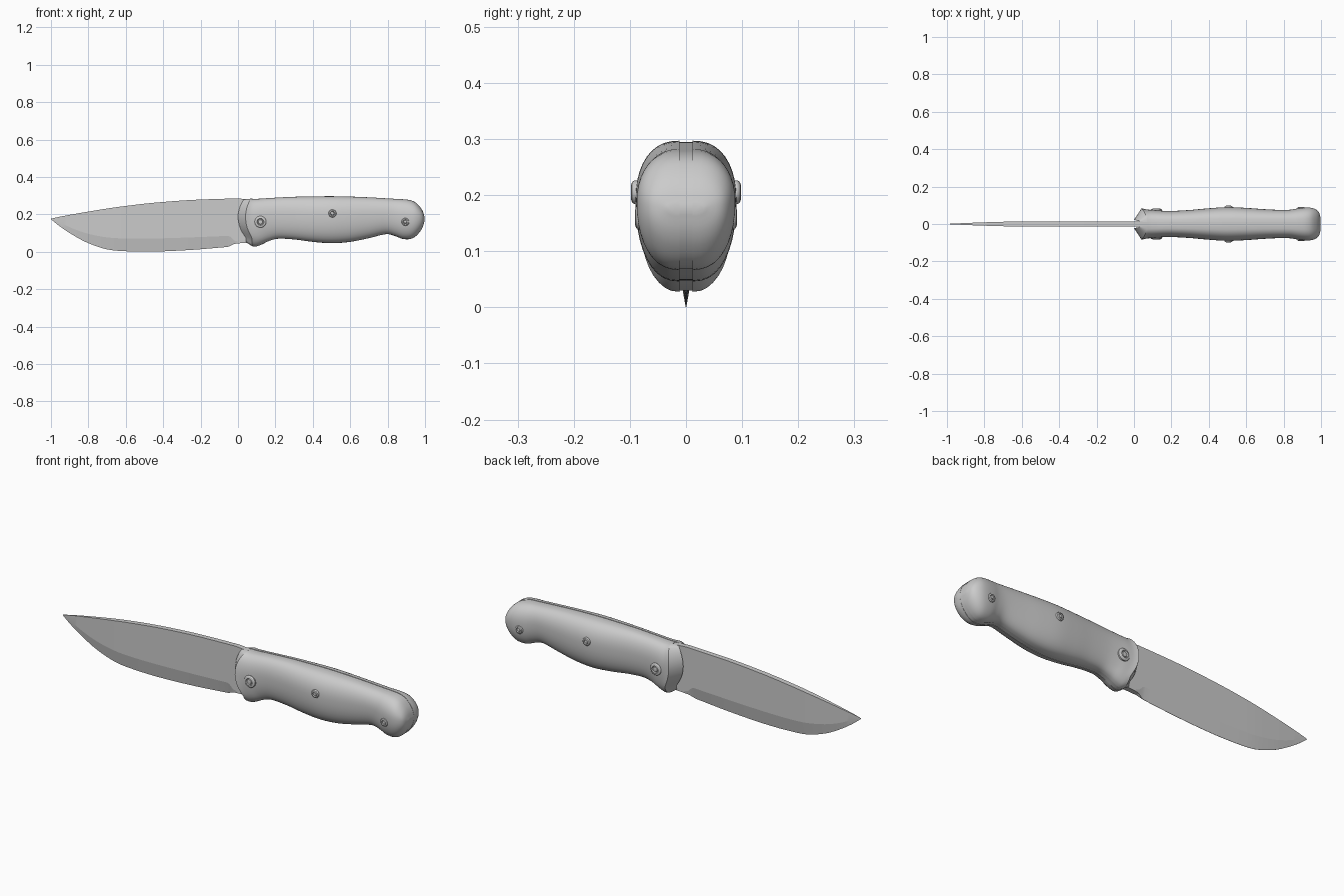
import bpy, bmesh, math

if "Cube" in bpy.data.objects:
    bpy.data.objects.remove(bpy.data.objects["Cube"])


def smooth_rows(rows, n=4):
    """Catmull-Rom interpolation through a table of stations."""
    out = []
    for i in range(len(rows) - 1):
        a, b = rows[max(i - 1, 0)], rows[i]
        c, d = rows[i + 1], rows[min(i + 2, len(rows) - 1)]
        for k in range(n):
            t = k / n
            out.append(tuple(
                0.5 * (2 * q + (r - p) * t + (2 * p - 5 * q + 4 * r - s) * t * t
                       + (3 * q - p - 3 * r + s) * t ** 3)
                for p, q, r, s in zip(a, b, c, d)))
    out.append(rows[-1])
    return out


def loft(name, rings, angle=30, mirror=False):
    """Skin closed rings into a solid."""
    bm = bmesh.new()
    loops = [[bm.verts.new(p) for p in ring] for ring in rings]
    n = len(loops[0])
    for a, b in zip(loops, loops[1:]):
        for i in range(n):
            j = (i + 1) % n
            bm.faces.new((a[i], a[j], b[j], b[i]))
    bm.faces.new(loops[0])
    bm.faces.new(loops[-1])
    bmesh.ops.remove_doubles(bm, verts=bm.verts, dist=1e-5)
    bmesh.ops.recalc_face_normals(bm, faces=bm.faces)
    me = bpy.data.meshes.new(name)
    bm.to_mesh(me)
    bm.free()
    ob = bpy.data.objects.new(name, me)
    bpy.context.collection.objects.link(ob)
    bpy.ops.object.select_all(action='DESELECT')
    ob.select_set(True)
    bpy.context.view_layer.objects.active = ob
    bpy.ops.object.shade_smooth_by_angle(angle=math.radians(angle))
    if mirror:
        mod = ob.modifiers.new("both_sides", 'MIRROR')
        mod.use_axis = (False, True, False)
    return ob


# Blade stations: x, spine z, bevel z, edge z, half thickness
blade = smooth_rows([
    (-1.0, .177, .175, .174, .0004), (-.95, .188, .155, .134, .003),
    (-.88, .201, .123, .088, .006), (-.8, .215, .096, .046, .009),
    (-.7, .231, .077, .013, .012), (-.6, .245, .071, .003, .013),
    (-.45, .262, .071, .001, .013), (-.25, .277, .077, .010, .013),
    (-.055, .284, .085, .026, .013)])
rings = [[(x, h, zs), (x, h, zb), (x, .0006, ze),
          (x, -.0006, ze), (x, -h, zb), (x, -h, zs)]
         for x, zs, zb, ze, h in blade]
# Ricasso: the bevel runs out into full thickness
for x, zs, zb, ze, e in [(-.04, .284, .080, .032, .003),
                         (-.02, .285, .060, .042, .009),
                         (0, .285, .055, .045, .013), (.09, .278, .06, .05, .013)]:
    h = .013
    rings.append([(x, h, zs), (x, h, zb), (x, e, ze),
                  (x, -e, ze), (x, -h, zb), (x, -h, zs)])
loft("blade", rings, 8)

# Handle stations: position, top z, bottom z, half width
handle = [(0, .280, .052, .022)] + smooth_rows([
    (.04, .284, .030, .084), (.065, .283, .028, .078), (.10, .284, .038, .075),
    (.15, .287, .058, .071), (.21, .290, .070, .070), (.30, .294, .066, .075),
    (.40, .296, .053, .084), (.50, .297, .046, .090), (.60, .295, .053, .086),
    (.70, .291, .073, .079), (.79, .286, .094, .075), (.84, .283, .084, .077),
    (.88, .281, .069, .084), (.92, .276, .068, .088), (.95, .263, .083, .086),
    (.975, .238, .110, .076), (.99, .212, .138, .060), (.998, .183, .168, .032)])


def bow(s, z):
    """Curve the front end of the handle around the blade."""
    return .042 * max(0, 1 - s / .25) * min(1, ((z - .185) / .11) ** 2)


GAP, SEG = .012, 20
scales, tang = [], []
for s, top, bot, w in handle:
    mid = bot + (top - bot) * .58
    ring = []
    for i in range(SEG + 1):
        a = math.pi * (.5 - i / SEG)
        c, sn = max(0, math.cos(a)), math.sin(a)
        y = GAP + (w - GAP) * c ** .85
        r = top - mid if sn > 0 else mid - bot
        z = mid + r * math.copysign(abs(sn) ** .92, sn)
        ring.append((s + bow(s, z), y, z))
    scales.append(ring)
    if s > .03:
        zt, zb = top - .002, bot + .002
        xt, xb = s + bow(s, zt), s + bow(s, zb)
        tang.append([(xt, GAP, zt), (xb, GAP, zb), (xb, -GAP, zb), (xt, -GAP, zt)])
loft("handle_scale", scales, 30, mirror=True)
loft("tang", tang, 30)


def rivet(name, x, z, r, y):
    """Domed ring with a recessed centre, on both sides."""
    profile = [(r, y - .03), (r, y - .004), (r * .88, y), (r * .6, y + .002),
               (r * .5, y - .003), (r * .42, y - .003), (r * .36, y), (r * .15, y + .001)]
    rings = [[(x + q * math.cos(k * math.pi / 12), v, z + q * math.sin(k * math.pi / 12))
              for k in range(24)] for q, v in profile]
    loft(name, rings, 30, mirror=True)


for name, x, z, r, y in [("front_rivet", .12, .160, .031, .080),
                         ("middle_rivet", .505, .205, .021, .096),
                         ("rear_rivet", .895, .160, .021, .089)]:
    rivet(name, x, z, r, y)
